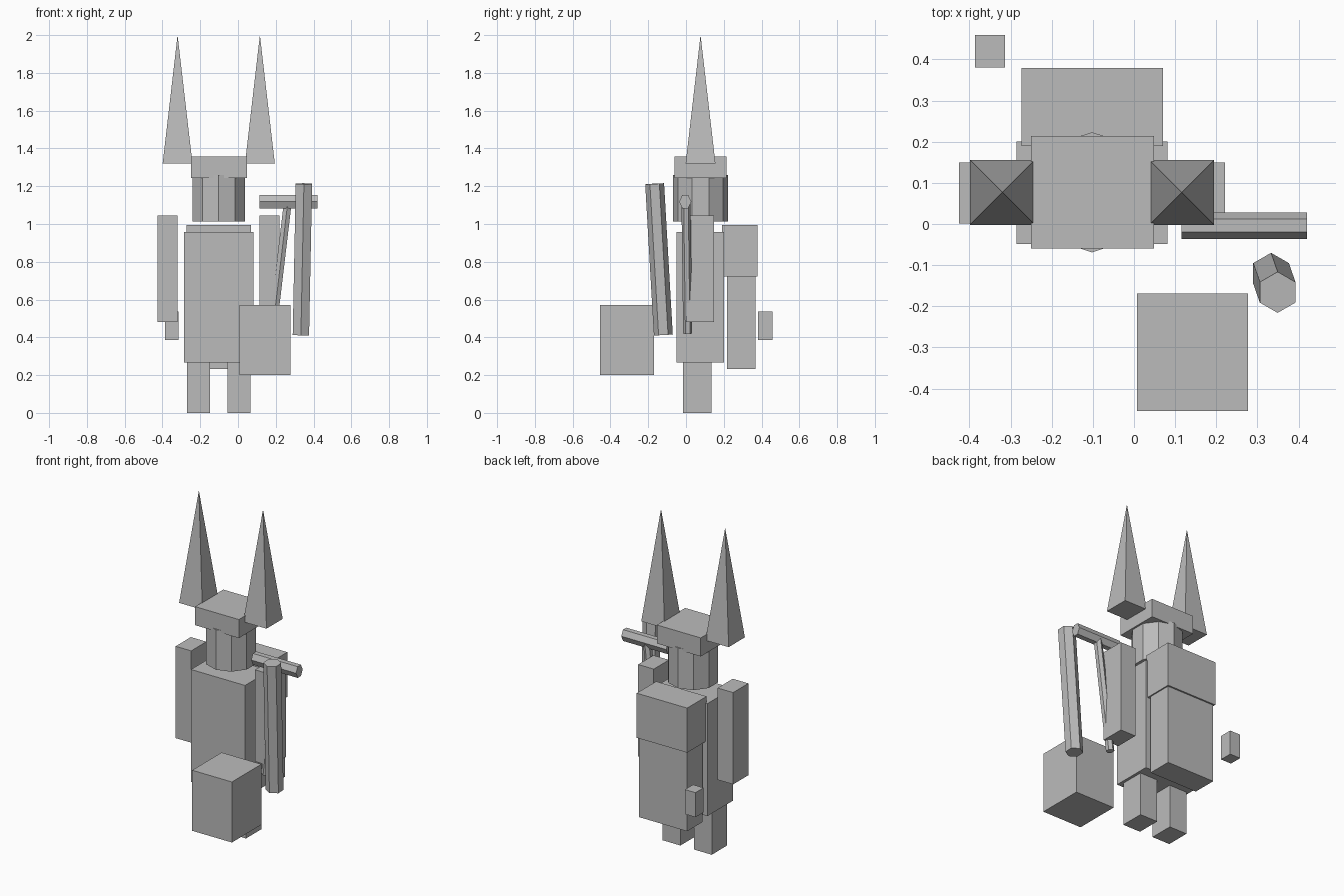
import bpy, math
from mathutils import Vector

if "Cube" in bpy.data.objects:
    bpy.data.objects.remove(bpy.data.objects["Cube"])

grey = bpy.data.materials.new("plain_grey")
grey.diffuse_color = (0.5, 0.5, 0.5, 1)
grey.use_nodes = True
grey.node_tree.nodes["Principled BSDF"].inputs["Base Color"].default_value = grey.diffuse_color

MID = -0.102  # centre line of the figure in x


def make(name, verts, faces):
    mesh = bpy.data.meshes.new(name)
    mesh.from_pydata(verts, [], faces)
    mesh.materials.append(grey)
    obj = bpy.data.objects.new(name, mesh)
    bpy.context.collection.objects.link(obj)
    return obj


def box(name, x, y, z):
    verts = [(a, b, c) for c in z for b in y for a in x]
    faces = [(0, 2, 3, 1), (4, 5, 7, 6), (0, 1, 5, 4),
             (2, 6, 7, 3), (0, 4, 6, 2), (1, 3, 7, 5)]
    return make(name, verts, faces)


def prism(name, p0, p1, n, ru, rv=None, turn=0.0, pointed=False):
    """Straight n-sided rod or pyramid from p0 to p1; first corner towards +y."""
    p0, p1, rv = Vector(p0), Vector(p1), rv or ru
    d = (p1 - p0).normalized()
    u = Vector((0, 1, 0))
    u = (u - d * u.dot(d)).normalized()
    v = d.cross(u)
    angles = [turn + 2 * math.pi * i / n for i in range(n)]
    ring = [u * ru * math.cos(a) + v * rv * math.sin(a) for a in angles]
    verts = [p0 + r for r in ring]
    faces = [tuple(reversed(range(n)))]
    if pointed:
        verts.append(p1)
        faces += [(i, (i + 1) % n, n) for i in range(n)]
    else:
        verts += [p1 + r for r in ring]
        faces.append(tuple(range(n, 2 * n)))
        faces += [(i, (i + 1) % n, n + (i + 1) % n, n + i) for i in range(n)]
    return make(name, verts, faces)


# Torso, head and cap
box("torso", (-0.285, 0.082), (-0.049, 0.2), (0.267, 0.958))
prism("head", (MID, 0.077, 1.013), (MID, 0.077, 1.259), 10, 0.146)
box("cap", (-0.25, 0.048), (-0.06, 0.214), (1.244, 1.358))

# Mirrored arms, legs and tall pointed ears
for label, s in (("left", -1), ("right", 1)):
    def span(inner, outer):
        return sorted((MID + s * inner, MID + s * outer))
    box(label + "_arm", span(0.217, 0.323), (0.001, 0.149), (0.48, 1.044))
    box(label + "_leg", span(0.046, 0.167), (-0.015, 0.134), (0.0, 0.3))
    ear_x = MID + s * 0.218
    prism(label + "_ear", (ear_x, 0.077, 1.319), (ear_x, 0.077, 2.0), 4,
          0.079 * math.sqrt(2), turn=math.pi / 4, pointed=True)

# Backpack
box("backpack_top", (-0.273, 0.07), (0.19, 0.379), (0.722, 0.996))
box("backpack_body", (-0.266, 0.062), (0.218, 0.369), (0.233, 0.73))

# Loose boxes in front and behind
box("front_crate", (0.007, 0.277), (-0.455, -0.169), (0.2, 0.572))
box("small_block", (-0.386, -0.314), (0.38, 0.459), (0.386, 0.537))

# Hammer-like tool and separate pole
prism("tool_head", (0.115, -0.004, 1.118), (0.42, -0.004, 1.118), 6, 0.032, 0.04)
prism("tool_handle", (0.181, 0.009, 0.42), (0.263, 0.0, 1.11), 6, 0.024)
prism("pole", (0.333, -0.12, 0.413), (0.349, -0.166, 1.213), 6, 0.05)
